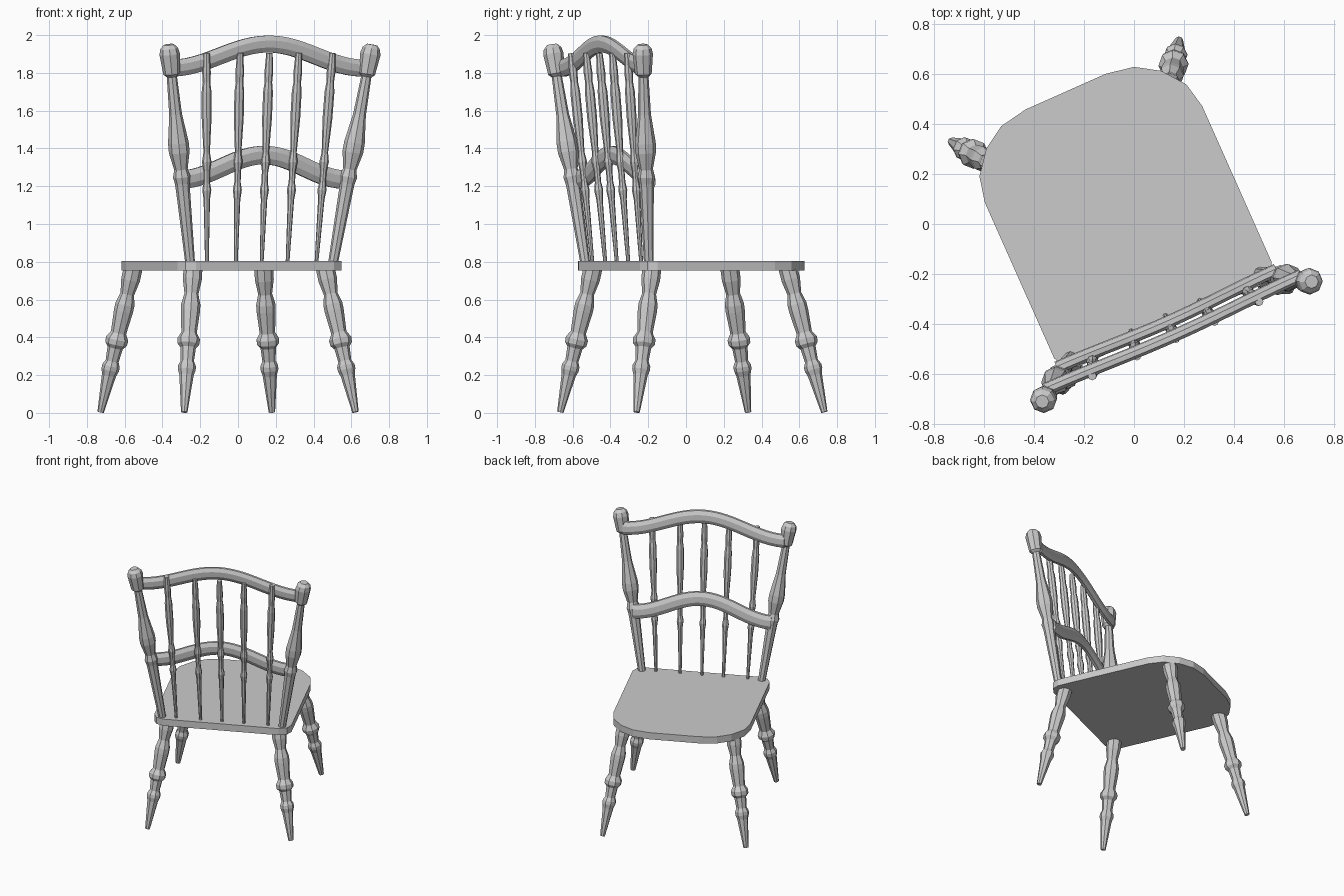
import bpy, bmesh, math
from mathutils import Matrix, Vector

if "Cube" in bpy.data.objects:
    bpy.data.objects.remove(bpy.data.objects["Cube"])

# The whole chair is turned about z; parts are built in the chair's own frame
FRAME = Matrix.Rotation(math.radians(24), 4, 'Z') @ Matrix.Translation((-0.0345, 0, 0))
SIDES = 8


def finish(name, bm):
    bmesh.ops.recalc_face_normals(bm, faces=bm.faces)
    mesh = bpy.data.meshes.new(name)
    bm.to_mesh(mesh)
    bm.free()
    obj = bpy.data.objects.new(name, mesh)
    obj.matrix_world = FRAME
    bpy.context.collection.objects.link(obj)
    return obj


def skin(name, rings):
    """Join rings of points into a closed tube."""
    bm = bmesh.new()
    loops = [[bm.verts.new(p) for p in ring] for ring in rings]
    n = len(loops[0])
    for a, b in zip(loops, loops[1:]):
        for i in range(n):
            j = (i + 1) % n
            bm.faces.new((a[i], a[j], b[j], b[i]))
    bm.faces.new(loops[0])
    bm.faces.new(loops[-1])
    return finish(name, bm)


def turned(name, low, high, profile):
    """Lathe-turned part on the line low-high; profile is (z, radius)."""
    low, high = Vector(low), Vector(high)
    axis = (high - low).normalized()
    side = axis.cross(Vector((0, 1, 0))).normalized()
    front = axis.cross(side)
    rings = []
    for z, r in profile:
        c = low.lerp(high, (z - low.z) / (high.z - low.z))
        ring = []
        for i in range(SIDES):
            a = 2 * math.pi * (i + 0.5) / SIDES
            ring.append(c + r * (side * math.cos(a) + front * math.sin(a)))
        rings.append(ring)
    return skin(name, rings)


def rail(name, half, z_end, rise, hh, hd, steps=24):
    """Bell-curved back rail with an eight-sided section."""
    rings = []
    for k in range(steps + 1):
        t = -1 + 2 * k / steps
        z = z_end + rise * (1 + math.cos(math.pi * t)) / 2
        slope = -rise * math.pi / 2 * math.sin(math.pi * t) / half
        up = Vector((-slope, -0.1, 1)).normalized()
        c = Vector((t * half, -0.356 - 0.102 * (z - 0.81), z))
        ring = []
        for i in range(8):
            a = 2 * math.pi * (i + 0.5) / 8
            ring.append(c + up * hh * math.sin(a) * 1.06 + Vector((0, hd * math.cos(a) * 1.06, 0)))
        rings.append(ring)
    return skin(name, rings)


# Seat: mirrored half outline, extruded
half_outline = [(0.40, -0.43), (0.452, -0.408), (0.475, -0.36), (0.475, 0.32), (0.452, 0.425),
                (0.382, 0.515), (0.29, 0.573), (0.175, 0.594)]
outline = half_outline + [(-x, y) for x, y in reversed(half_outline)]
skin("seat", [[(x, y, z) for x, y in outline] for z in (0.755, 0.805)])

# Legs
leg_profile = [(0.004, 0.017), (0.20, 0.038), (0.228, 0.047), (0.25, 0.047), (0.275, 0.035),
               (0.345, 0.041), (0.365, 0.058), (0.392, 0.060), (0.425, 0.041), (0.54, 0.051),
               (0.575, 0.051), (0.63, 0.037), (0.705, 0.050), (0.765, 0.050)]
for s, side in ((-1, "left"), (1, "right")):
    turned("front_leg_" + side, (s * 0.497, 0.597, 0), (s * 0.38, 0.44, 0.755), leg_profile)
    turned("back_leg_" + side, (s * 0.497, -0.493, 0), (s * 0.385, -0.355, 0.755), leg_profile)

# Back posts with finials
post_profile = [(0.80, 0.026), (1.17, 0.037), (1.215, 0.039), (1.25, 0.046), (1.29, 0.036),
                (1.38, 0.055), (1.43, 0.055), (1.50, 0.045), (1.58, 0.034), (1.78, 0.027),
                (1.795, 0.044), (1.90, 0.054), (1.93, 0.047), (1.95, 0.027)]
for s, side in ((-1, "left"), (1, "right")):
    turned("back_post_" + side, (s * 0.4165, -0.386, 0.81), (s * 0.577, -0.491, 1.87), post_profile)

# Back rails
rail("crest_rail", 0.56, 1.825, 0.128, 0.046, 0.024)
rail("middle_rail", 0.48, 1.235, 0.13, 0.05, 0.024)

# Spindles
spindle_profile = [(0.80, 0.010), (1.13, 0.017), (1.18, 0.024), (1.22, 0.017), (1.28, 0.017),
                   (1.33, 0.025), (1.38, 0.017), (1.56, 0.026), (1.70, 0.026), (1.75, 0.020),
                   (1.80, 0.023), (1.905, 0.017)]
for k, (b, t) in enumerate(((-0.318, -0.365), (-0.15, -0.17), (0, 0), (0.15, 0.17), (0.318, 0.365))):
    turned("back_spindle_%d" % (k + 1), (b, -0.387, 0.81), (t, -0.487, 1.905), spindle_profile)
